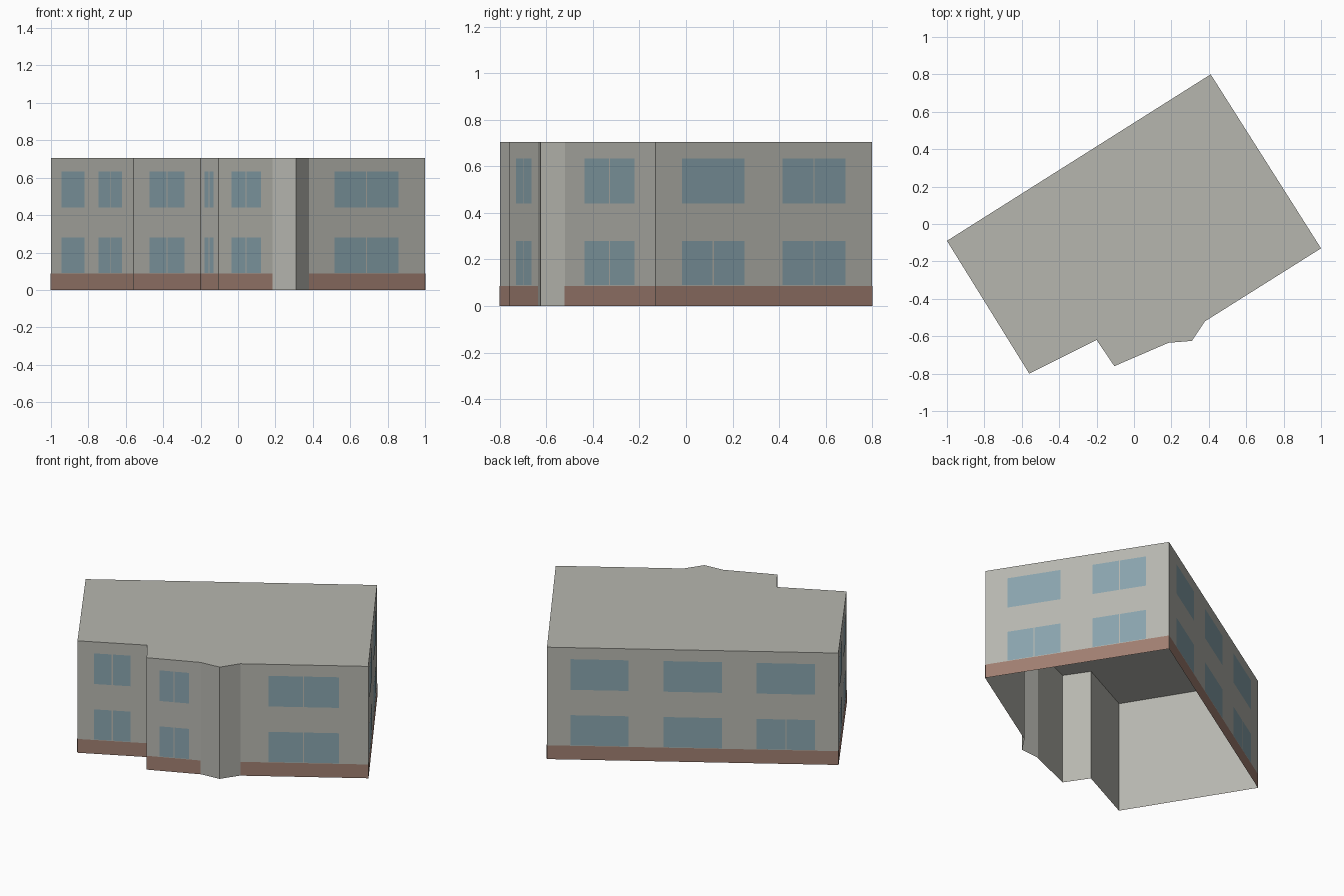
import bpy
import bmesh
from mathutils import Vector

cube = bpy.data.objects.get("Cube")
if cube:
    bpy.data.objects.remove(cube, do_unlink=True)

HEIGHT = 0.705
PLINTH = 0.087
LOWER, UPPER = (0.09, 0.28), (0.44, 0.633)
LIFT = 0.0015      # how far plates sit off the wall
GAP = 0.003        # half width of the bar between two panes


def material(name, color):
    mat = bpy.data.materials.new(name)
    mat.use_nodes = True
    mat.diffuse_color = (*color, 1)
    mat.node_tree.nodes["Principled BSDF"].inputs["Base Color"].default_value = (*color, 1)
    return mat


plaster = material("grey_plaster", (0.47, 0.47, 0.43))
brick = material("brown_plinth", (0.35, 0.21, 0.165))
glass = material("blue_glass", (0.25, 0.37, 0.42))

# Footprint corners, counter-clockwise from the far left corner
corners = [Vector(c) for c in (
    (-1, -0.09), (-0.56, -0.80), (-0.20, -0.62), (-0.105, -0.76), (0.185, -0.635),
    (0.31, -0.625), (0.38, -0.52), (1, -0.13), (0.41, 0.80))]
walls = list(zip(corners, corners[1:] + corners[:1]))
BARE = (4, 5)      # bay walls without plinth or windows

# Windows per wall: start and end along the wall, split below, split above
windows = {
    0: [(0.13, 0.41, False, False), (0.58, 0.865, True, True)],
    1: [(0.24, 0.76, True, True)],
    2: [(0.23, 0.74, True, True)],
    3: [(0.24, 0.78, True, True)],
    6: [(0.22, 0.77, True, True)],
    7: [(0.12, 0.41, True, False), (0.585, 0.875, True, True)],
    8: [(0.08, 0.28, False, False), (0.40, 0.60, False, False), (0.72, 0.92, True, False)],
}


def finish(bm, name, mat):
    mesh = bpy.data.meshes.new(name)
    bm.to_mesh(mesh)
    bm.free()
    mesh.materials.append(mat)
    obj = bpy.data.objects.new(name, mesh)
    bpy.context.collection.objects.link(obj)
    return obj


def wall_quad(bm, index, start, end, low, high, lift):
    """Upright rectangle on a wall, between two distances along it."""
    a, b = walls[index]
    along = (b - a).normalized()
    out = Vector((along.y, -along.x)) * lift
    p, q = a + along * start + out, a + along * end + out
    bm.faces.new([bm.verts.new((v.x, v.y, z))
                  for v, z in ((p, low), (q, low), (q, high), (p, high))])


# Wall shell and flat roof, open underneath
bm = bmesh.new()
base = [bm.verts.new((c.x, c.y, 0)) for c in corners]
top = [bm.verts.new((c.x, c.y, HEIGHT)) for c in corners]
for i in range(len(corners)):
    j = (i + 1) % len(corners)
    bm.faces.new((base[i], base[j], top[j], top[i]))
bm.faces.new(top)
finish(bm, "walls_and_roof", plaster)

# Plinth band round the foot of the walls
bm = bmesh.new()
for i, (a, b) in enumerate(walls):
    if i not in BARE:
        wall_quad(bm, i, 0, (b - a).length, 0, PLINTH, LIFT)
finish(bm, "plinth", brick)

# Window panes, two storeys
for storey, (low, high) in enumerate((LOWER, UPPER)):
    bm = bmesh.new()
    for i, row in windows.items():
        length = (walls[i][1] - walls[i][0]).length
        for start, end, *split in row:
            s, e = start * length, end * length
            mid = (s + e) / 2
            panes = [(s, mid - GAP), (mid + GAP, e)] if split[storey] else [(s, e)]
            for p, q in panes:
                wall_quad(bm, i, p, q, low, high, LIFT)
    finish(bm, ("lower_windows", "upper_windows")[storey], glass)
